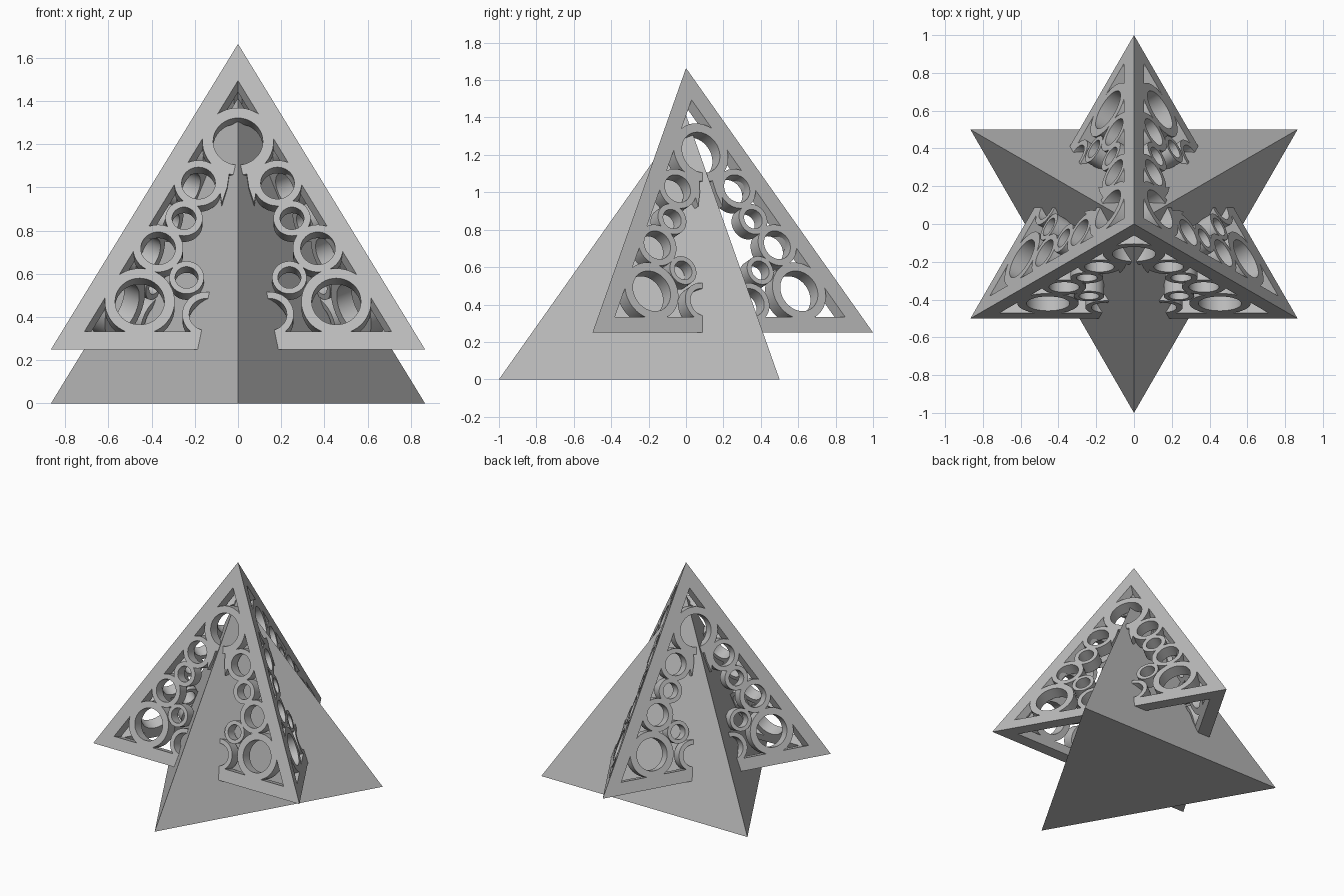
import bpy, bmesh, math
from mathutils import Matrix, Vector

cube = bpy.data.objects.get("Cube")
if cube:
    bpy.data.objects.remove(cube, do_unlink=True)

H = math.sqrt(2)        # height of a tetrahedron whose base has radius 1
LIFT = 0.25             # height of the openwork tetrahedron above the ground
THICK = 0.085           # wall depth
TILT = math.acos(1 / 3)

grey = bpy.data.materials.new("plain grey")
grey.use_nodes = True
grey.diffuse_color = (0.5, 0.5, 0.5, 1)
grey.node_tree.nodes["Principled BSDF"].inputs["Base Color"].default_value = (0.5, 0.5, 0.5, 1)


def finish(name, bm, matrix=Matrix()):
    bmesh.ops.recalc_face_normals(bm, faces=bm.faces)
    mesh = bpy.data.meshes.new(name)
    bm.to_mesh(mesh)
    bm.free()
    mesh.materials.append(grey)
    obj = bpy.data.objects.new(name, mesh)
    obj.matrix_world = matrix
    bpy.context.collection.objects.link(obj)
    return obj


def loop(bm, sides, radius, depth, centre=(0, 0)):
    """Regular polygon in the panel plane, one corner pointing up."""
    return [bm.verts.new((centre[0] + radius * math.sin(math.tau * i / sides),
                          centre[1] + radius * math.cos(math.tau * i / sides), -depth))
            for i in range(sides)]


def hollow(bm, sides, outer, inner, back_outer, centre=(0, 0)):
    """Polygon band with a straight hole and a front, back, rim and bore."""
    loops = [loop(bm, sides, outer, 0, centre), loop(bm, sides, back_outer, THICK, centre),
             loop(bm, sides, inner, THICK, centre), loop(bm, sides, inner, 0, centre)]
    for k in range(4):
        a, b = loops[k], loops[(k + 1) % 4]
        for i in range(sides):
            j = (i + 1) % sides
            bm.faces.new((a[i], a[j], b[j], b[i]))


def plate(bm, points):
    front = [bm.verts.new((x, y, 0)) for x, y in points]
    back = [bm.verts.new((x, y, -THICK)) for x, y in points]
    bm.faces.new(front)
    bm.faces.new(back[::-1])
    for i in range(len(front)):
        j = (i + 1) % len(front)
        bm.faces.new((front[i], back[i], back[j], front[j]))


def on_panel(x, z):
    """Height on the upright drawing to distance along the sloping panel."""
    return x, (z - LIFT) / math.sin(TILT) - 0.5


# Solid tetrahedron, one corner to the front
bm = bmesh.new()
base = [bm.verts.new((math.sin(a), -math.cos(a), 0)) for a in (0, math.tau / 3, 2 * math.tau / 3)]
apex = bm.verts.new((0, 0, H))
bm.faces.new(base)
for i in range(3):
    bm.faces.new((base[i], base[(i + 1) % 3], apex))
finish("solid_tetrahedron", bm)

# Rings of one half panel: x, z, hole radius, outer radius
SIDE_RINGS = [
    (0.183, 1.02, 0.078, 0.112),
    (0.25, 0.857, 0.055, 0.086),
    (0.37, 0.718, 0.080, 0.116),
    (0.238, 0.583, 0.053, 0.080),
    (0.455, 0.472, 0.114, 0.162),
    (0.148, 0.412, 0.078, 0.110),
]
WEB = [(0.11, 1.09), (0.035, 1.10), (0.05, 1.0), (0.075, 0.925), (0.085, 0.99)]

# Three openwork panels make the raised tetrahedron, one facing the front
for n, name in enumerate(("front_panel", "left_panel", "right_panel")):
    spin = Matrix.Rotation(n * math.tau / 3, 4, 'Z')
    place = (spin @ Matrix.Translation((0, -1 / 3, LIFT + 0.5 * math.sin(TILT)))
             @ Matrix.Rotation(TILT, 4, 'X'))

    # Triangular frame, mitred to meet its neighbours
    bm = bmesh.new()
    hollow(bm, 3, 1, 0.826, 1 - THICK / H)
    finish(name + "_frame", bm, place)

    # Rings and small webs inside the frame
    bm = bmesh.new()
    hollow(bm, 56, 0.165, 0.115, 0.165, on_panel(0, 1.213))
    for side in (-1, 1):
        for x, z, hole, outer in SIDE_RINGS:
            hollow(bm, 48, outer, hole, outer, on_panel(side * x, z))
        plate(bm, [on_panel(side * x, z) for x, z in WEB])
    rings = finish(name + "_rings", bm, place)
    bpy.ops.object.select_all(action='DESELECT')
    rings.select_set(True)
    bpy.context.view_layer.objects.active = rings
    bpy.ops.object.shade_smooth_by_angle(angle=math.radians(35))
